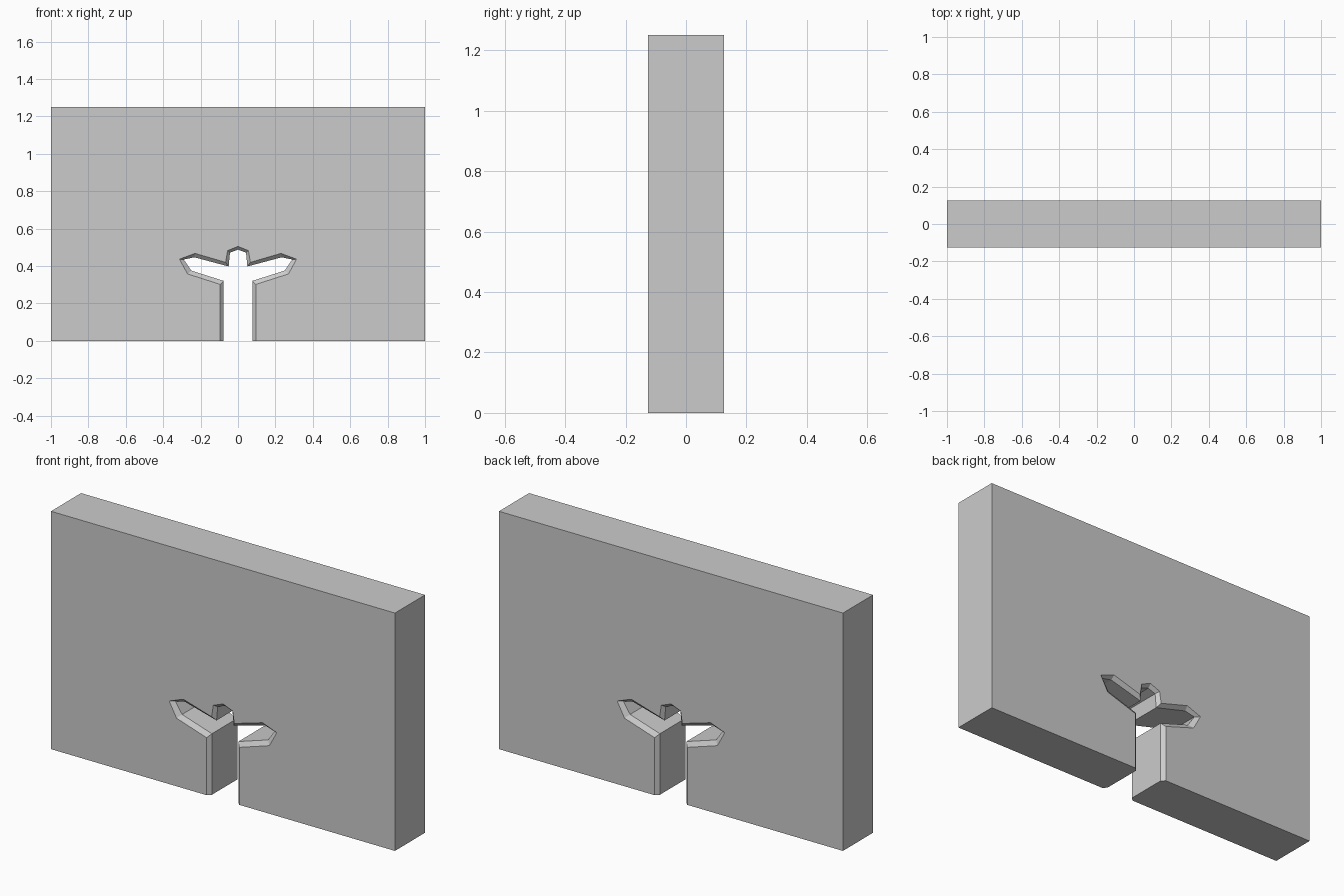
import bpy
import bmesh
import math

if "Cube" in bpy.data.objects:
    bpy.data.objects.remove(bpy.data.objects["Cube"])

# Right half of the opening from floor to crown: (x, z) on the wall face and at the inner throat
face_half = [(0.095, 0), (0.095, 0.302), (0.27, 0.358), (0.313, 0.437),
             (0.23, 0.468), (0.066, 0.42), (0.056, 0.483)]
throat_half = [(0.077, 0), (0.077, 0.321), (0.25, 0.376), (0.29, 0.435),
               (0.233, 0.447), (0.05, 0.398), (0.043, 0.472)]


def wall_profile(half, crown):
    """Closed wall outline: slab rectangle with the mirrored opening cut up from the floor."""
    left = [(-x, z) for x, z in reversed(half)]
    return half + [(0, crown)] + left + [(-1, 0), (-1, 1.25), (1, 1.25), (1, 0)]


face = wall_profile(face_half, 0.505)
throat = wall_profile(throat_half, 0.488)
D, C = 0.125, 0.018  # half thickness, chamfer depth

# Loft the outline through the thickness, chamfered at front and back
bm = bmesh.new()
rings = [[bm.verts.new((x, y, z)) for x, z in profile]
         for profile, y in ((face, -D), (throat, -D + C), (throat, D - C), (face, D))]
for a, b in zip(rings, rings[1:]):
    for i in range(len(a)):
        j = (i + 1) % len(a)
        bm.faces.new((a[i], a[j], b[j], b[i]))
bm.faces.new(rings[0])
bm.faces.new(rings[-1][::-1])

# Clean up flat seams on the outer sides
bmesh.ops.recalc_face_normals(bm, faces=bm.faces)
bmesh.ops.dissolve_limit(bm, angle_limit=math.radians(0.5),
                         verts=bm.verts, edges=bm.edges)
mesh = bpy.data.meshes.new("wall_with_opening")
bm.to_mesh(mesh)
bm.free()
bpy.context.collection.objects.link(bpy.data.objects.new("wall_with_opening", mesh))
